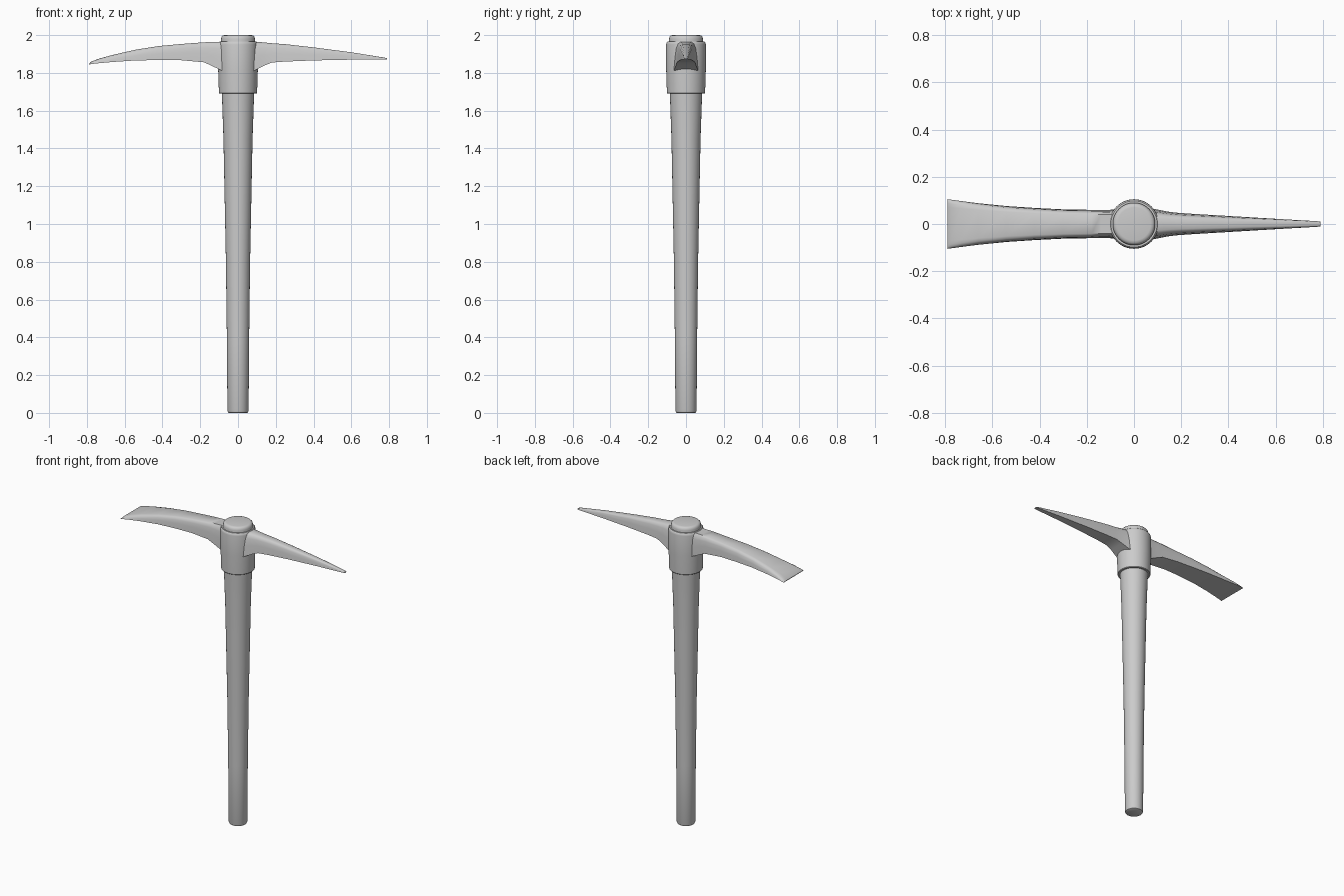
import bpy, bmesh, math

if "Cube" in bpy.data.objects:
    bpy.data.objects.remove(bpy.data.objects["Cube"])


def make_object(name, bm, angle=35):
    bmesh.ops.recalc_face_normals(bm, faces=bm.faces)
    mesh = bpy.data.meshes.new(name)
    bm.to_mesh(mesh)
    bm.free()
    ob = bpy.data.objects.new(name, mesh)
    bpy.context.collection.objects.link(ob)
    bpy.ops.object.select_all(action='DESELECT')
    ob.select_set(True)
    bpy.context.view_layer.objects.active = ob
    bpy.ops.object.shade_smooth_by_angle(angle=math.radians(angle))
    return ob


def bridge(bm, a, b):
    n = len(a)
    for i in range(n):
        bm.faces.new((a[i], a[(i + 1) % n], b[(i + 1) % n], b[i]))


def lathe(name, profile, closed=False, sides=48):
    bm = bmesh.new()
    rings = [[bm.verts.new((r * math.cos(2 * math.pi * i / sides),
                            r * math.sin(2 * math.pi * i / sides), z))
              for i in range(sides)] for r, z in profile]
    for a, b in zip(rings, rings[1:]):
        bridge(bm, a, b)
    if closed:
        bridge(bm, rings[-1], rings[0])
    else:
        bm.faces.new(rings[0])
        bm.faces.new(rings[-1])
    return make_object(name, bm)


def arm(name, sections, section_shape):
    """Loft a half cross-section, mirrored in y, along x."""
    bm = bmesh.new()
    rings = []
    for x, w, bottom, top in sections:
        half = [(w * sy, bottom + (top - bottom) * sz) for sy, sz in section_shape]
        loop = half + [(-y, z) for y, z in reversed(half)]
        rings.append([bm.verts.new((x, y, z)) for y, z in loop])
    for a, b in zip(rings, rings[1:]):
        bridge(bm, a, b)
    bm.faces.new(rings[0])
    bm.faces.new(rings[-1])
    return make_object(name, bm, 40)


# Tapered handle with softened ends
lathe("handle", [(0.048, 0.0), (0.053, 0.003), (0.056, 0.012), (0.059, 0.4),
                 (0.064, 0.8), (0.072, 1.2), (0.077, 1.45), (0.084, 1.65),
                 (0.087, 1.72), (0.09, 1.9), (0.09, 1.98), (0.087, 1.991),
                 (0.08, 1.998), (0.07, 2.0)])

# Socket collar around the handle
lathe("socket", [(0.087, 1.69), (0.098, 1.69), (0.101, 1.693), (0.105, 1.82),
                 (0.105, 1.95), (0.103, 1.961), (0.098, 1.966), (0.088, 1.966)],
      closed=True)

# Pointed pick: x, half width, underside z, top z
arm("pick_point", [(0.07, 0.067, 1.805, 1.965), (0.105, 0.06, 1.821, 1.964),
                   (0.14, 0.053, 1.839, 1.961), (0.18, 0.048, 1.855, 1.957),
                   (0.25, 0.043, 1.86, 1.952), (0.4, 0.034, 1.866, 1.935),
                   (0.6, 0.022, 1.87, 1.909), (0.775, 0.012, 1.871, 1.881),
                   (0.79, 0.01, 1.871, 1.877)],
    [(1, 0), (0.92, 0.45), (0.82, 0.78), (0.68, 0.93), (0.45, 1)])

# Flared adze blade
arm("adze_blade", [(-0.07, 0.062, 1.805, 1.965), (-0.105, 0.06, 1.821, 1.964),
                   (-0.14, 0.06, 1.838, 1.963), (-0.18, 0.06, 1.856, 1.962),
                   (-0.3, 0.062, 1.867, 1.953), (-0.42, 0.068, 1.868, 1.942),
                   (-0.54, 0.076, 1.866, 1.923), (-0.66, 0.088, 1.858, 1.896),
                   (-0.73, 0.097, 1.852, 1.877), (-0.775, 0.103, 1.847, 1.861),
                   (-0.79, 0.105, 1.844, 1.847)],
    [(1, 0), (0.97, 0.45), (0.92, 0.75), (0.83, 0.92), (0.68, 1)])
